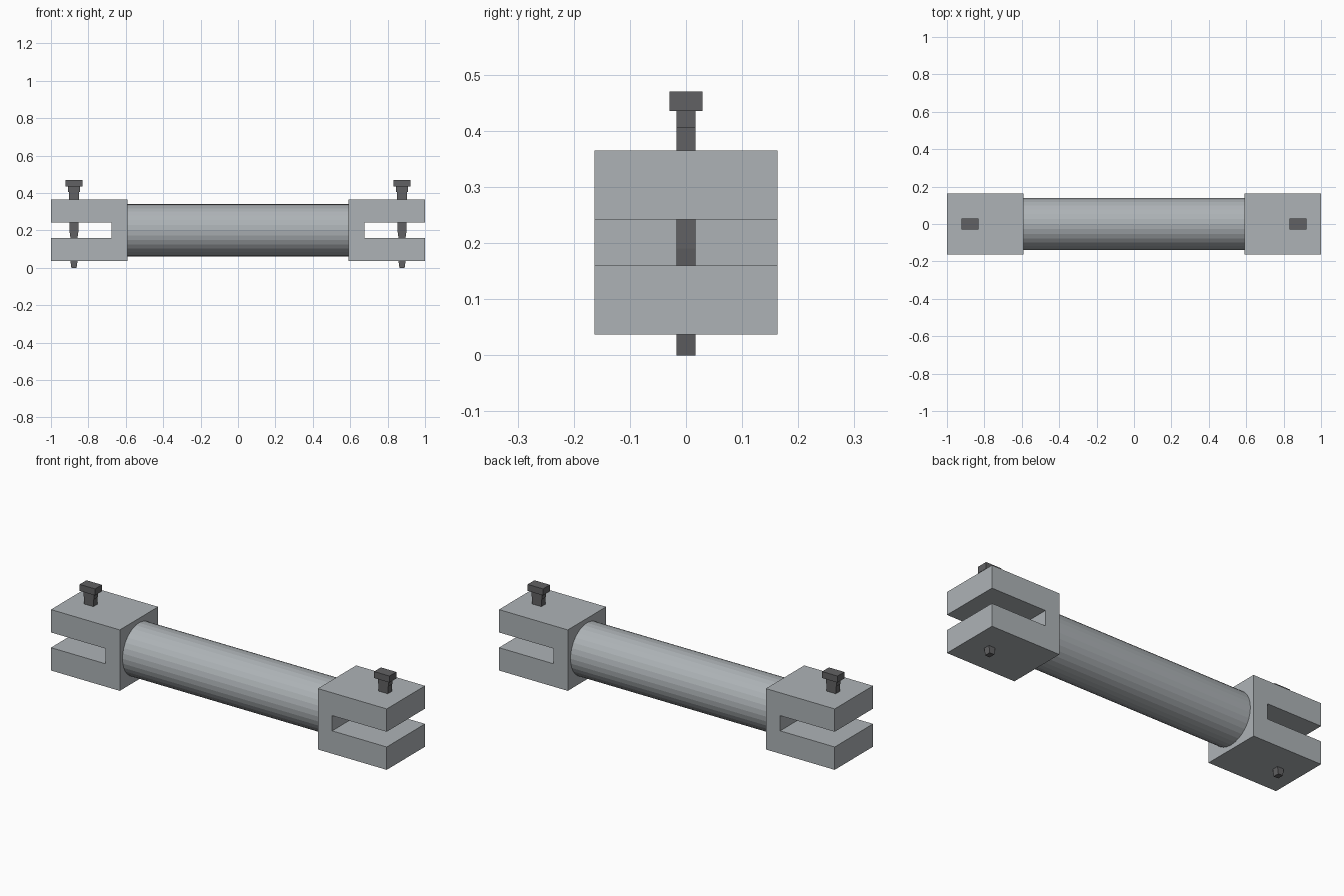
import bpy
import math

cube = bpy.data.objects.get("Cube")
if cube:
    bpy.data.objects.remove(cube, do_unlink=True)


def material(name, color):
    mat = bpy.data.materials.new(name)
    mat.use_nodes = True
    mat.diffuse_color = color
    mat.node_tree.nodes["Principled BSDF"].inputs["Base Color"].default_value = color
    return mat


light_grey = material("light grey metal", (0.42, 0.45, 0.47, 1))
dark_grey = material("dark grey metal", (0.12, 0.12, 0.125, 1))


def extrude_profile(name, profile, half_depth, mat):
    """Extrude an (x, z) outline symmetrically along y."""
    n = len(profile)
    verts = [(x, y, z) for y in (-half_depth, half_depth) for x, z in profile]
    faces = [tuple(range(n)), tuple(reversed(range(n, 2 * n)))]
    faces += [(i, i + n, (i + 1) % n + n, (i + 1) % n) for i in range(n)]
    mesh = bpy.data.meshes.new(name)
    mesh.from_pydata(verts, [], faces)
    mesh.materials.append(mat)
    obj = bpy.data.objects.new(name, mesh)
    bpy.context.collection.objects.link(obj)
    return obj


# Forked end block, drawn as a sideways U
fork = [(0.59, 0.037), (1.0, 0.037), (1.0, 0.16), (0.675, 0.16),
        (0.675, 0.242), (1.0, 0.242), (1.0, 0.365), (0.59, 0.365)]

# Pin half outline (half width, height): stepped taper below a wide head
pin_half = [(0.014, 0.0), (0.019, 0.037), (0.019, 0.16), (0.023, 0.19),
            (0.023, 0.242), (0.027, 0.365), (0.027, 0.405), (0.031, 0.405),
            (0.031, 0.435), (0.046, 0.435), (0.046, 0.47)]
PIN_X = 0.877

for label, side in (("left", 1), ("right", -1)):
    outline = [(side * x, z) for x, z in fork]
    pin = [(side * PIN_X + w, z) for w, z in pin_half if z >= 0.435 and w > 0.04]
    shaft = [(w, z) for w, z in pin_half if w < 0.04]
    shaft = shaft + [(-w, z) for w, z in reversed(shaft)]
    shaft = [(side * PIN_X + x, z) for x, z in shaft]
    head = pin + [(2 * side * PIN_X - x, z) for x, z in reversed(pin)]
    if side < 0:
        outline.reverse()
    extrude_profile(label + "_fork", outline, 0.163, light_grey)
    extrude_profile(label + "_pin_shaft", shaft, 0.017, dark_grey)
    extrude_profile(label + "_pin_head", head, 0.029, dark_grey)

# Round connecting bar between the forks
bpy.ops.mesh.primitive_cylinder_add(vertices=32, radius=0.14, depth=1.2,
                                    location=(0, 0, 0.201),
                                    rotation=(0, math.pi / 2, 0))
bar = bpy.context.object
bar.name = "connecting_bar"
bar.data.materials.append(light_grey)
